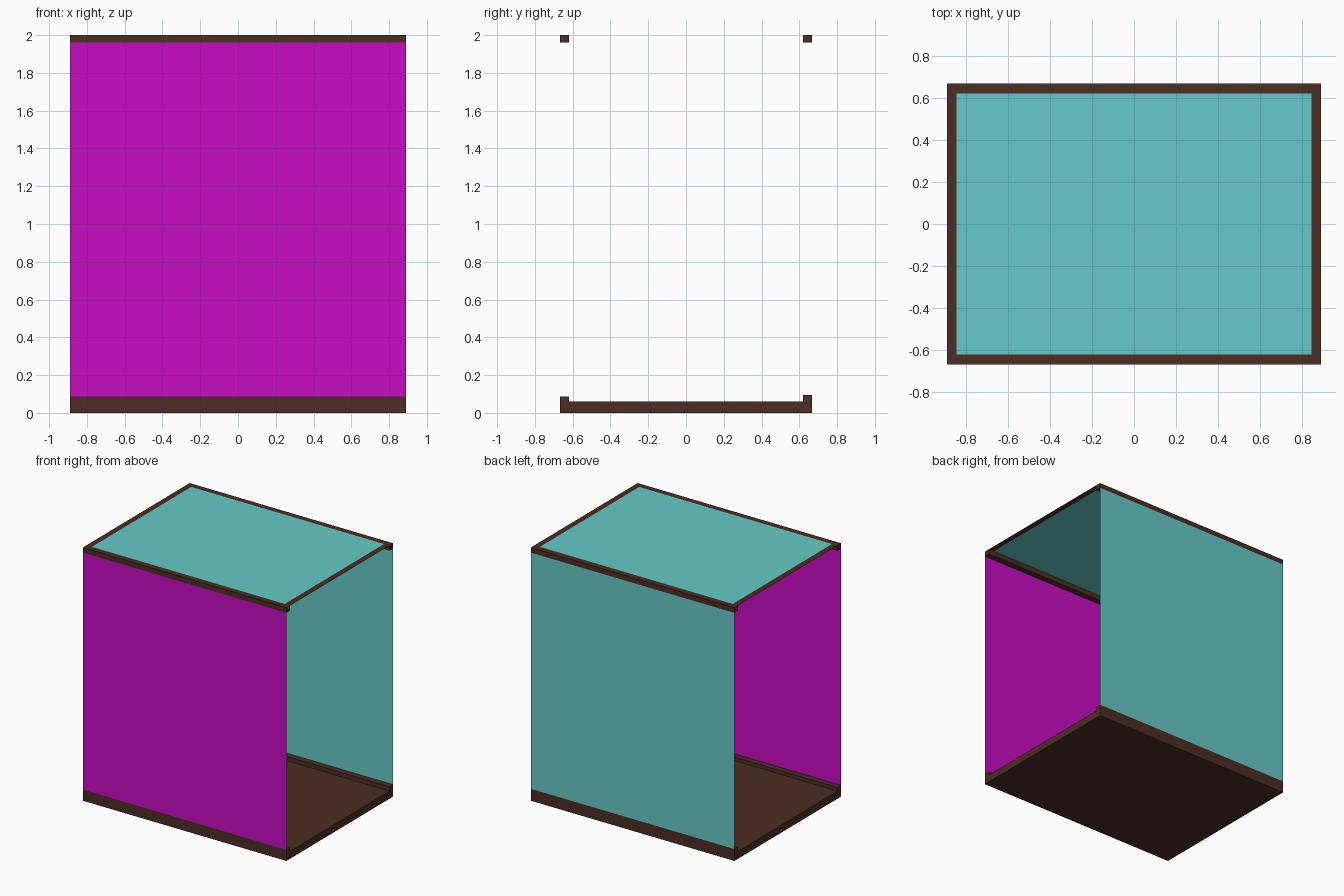
import bpy

cube = bpy.data.objects.get("Cube")
if cube:
    bpy.data.objects.remove(cube, do_unlink=True)


def material(name, rgb):
    mat = bpy.data.materials.new(name)
    mat.use_nodes = True
    mat.diffuse_color = (*rgb, 1)
    mat.node_tree.nodes["Principled BSDF"].inputs["Base Color"].default_value = (*rgb, 1)
    return mat


BROWN = material("dark brown", (0.072, 0.026, 0.017))
TEAL = material("teal", (0.133, 0.591, 0.578))
MAGENTA = material("magenta", (0.584, 0.004, 0.546))

# Overall half width, half depth, height and frame width
W, D, H, RIM = 0.89, 0.667, 2.0, 0.047
BEAM_BOTTOM = H - 0.04
FLOOR, FRONT_LIP, BACK_LIP = 0.06, 0.088, 0.094


def mesh_object(name, verts, faces, mat):
    mesh = bpy.data.meshes.new(name)
    mesh.from_pydata(verts, [], faces)
    mesh.materials.append(mat)
    obj = bpy.data.objects.new(name, mesh)
    bpy.context.collection.objects.link(obj)
    return obj


def extrude_along_x(name, profile, mat):
    """Solid with a (y, z) profile running the full width."""
    n = len(profile)
    verts = [(x, y, z) for x in (-W, W) for y, z in profile]
    faces = [(i, i + n, (i + 1) % n + n, (i + 1) % n) for i in range(n)]
    faces += [tuple(range(n)), tuple(reversed(range(n, 2 * n)))]
    return mesh_object(name, verts, faces, mat)


def wall(name, y, z0, z1, mat):
    """Single upright sheet, facing outward."""
    s = 1 if y < 0 else -1
    verts = [(-s * W, y, z0), (s * W, y, z0), (s * W, y, z1), (-s * W, y, z1)]
    return mesh_object(name, verts, [(0, 1, 2, 3)], mat)


def flat(name, x0, x1, y, mat):
    """Single level sheet at the top."""
    verts = [(x0, -y, H), (x1, -y, H), (x1, y, H), (x0, y, H)]
    return mesh_object(name, verts, [(0, 1, 2, 3)], mat)


# Floor tray with raised front and back lips
inner = D - RIM
extrude_along_x("base_tray", [
    (-D, 0), (-D, FRONT_LIP), (-inner, FRONT_LIP), (-inner, FLOOR),
    (inner, FLOOR), (inner, BACK_LIP), (D, BACK_LIP), (D, 0)], BROWN)

# Top beams along the front and back
for name, s in (("front_top_beam", -1), ("back_top_beam", 1)):
    a, b = sorted((s * D, s * inner))
    extrude_along_x(name, [(a, BEAM_BOTTOM), (a, H), (b, H), (b, BEAM_BOTTOM)], BROWN)

# Flat side strips that finish the top frame
flat("right_top_strip", -W, -W + RIM, inner, BROWN)
flat("left_top_strip", W - RIM, W, inner, BROWN)

# Sheet panels: top, front and back; the two sides stay open
flat("top_panel", -W + RIM, W - RIM, inner, TEAL)
wall("front_panel", -D, FRONT_LIP, BEAM_BOTTOM, MAGENTA)
wall("back_panel", D, BACK_LIP, BEAM_BOTTOM, TEAL)
